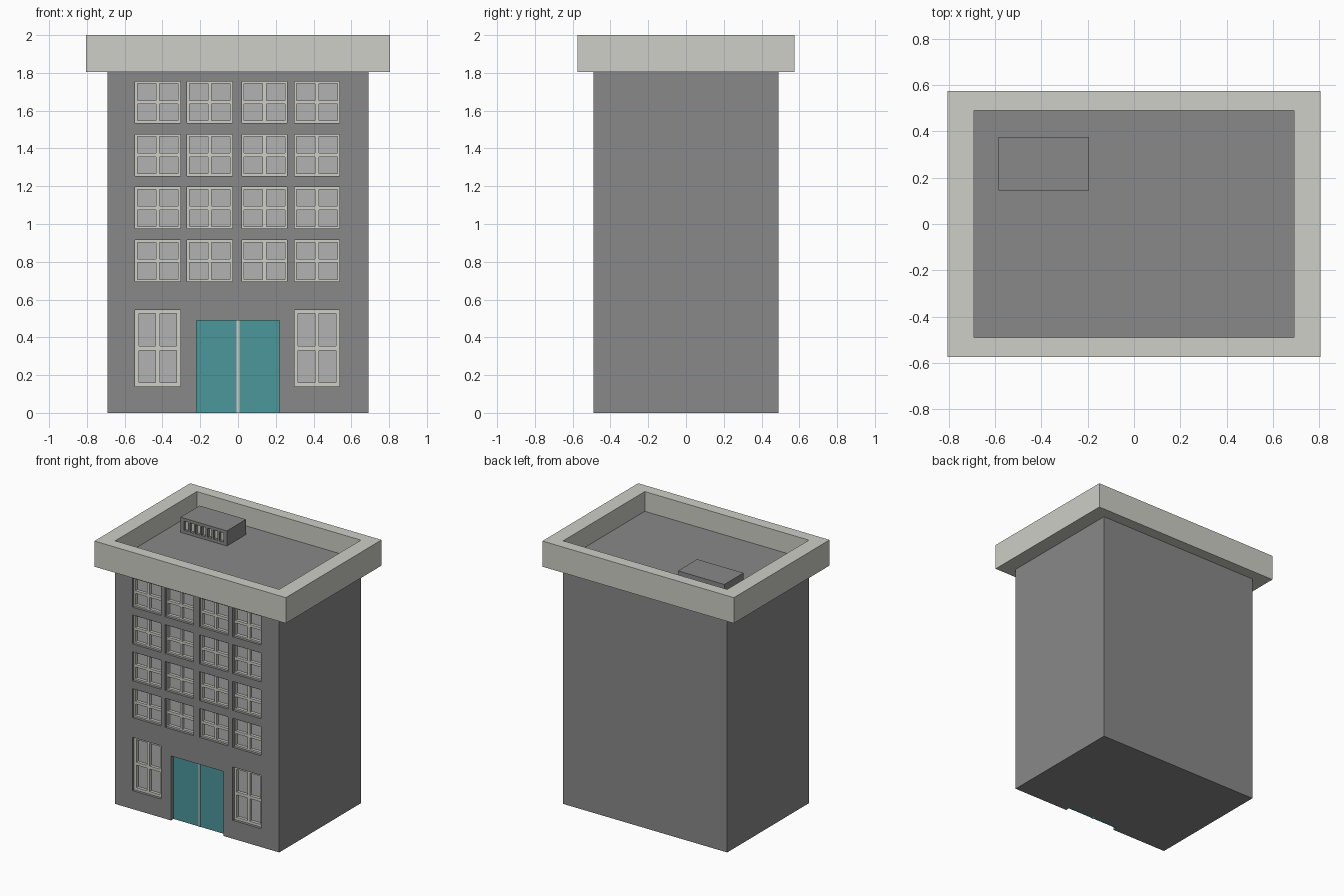
import bpy, bmesh

if "Cube" in bpy.data.objects:
    bpy.data.objects.remove(bpy.data.objects["Cube"])


def material(name, rgb):
    m = bpy.data.materials.new(name)
    m.diffuse_color = (*rgb, 1)
    m.use_nodes = True
    m.node_tree.nodes["Principled BSDF"].inputs["Base Color"].default_value = m.diffuse_color
    return m


wall_grey = material("wall_grey", (0.25, 0.25, 0.25))
pale = material("pale_trim", (0.62, 0.62, 0.57))
glass_grey = material("glass_grey", (0.45, 0.45, 0.45))
teal = material("teal", (0.07, 0.31, 0.33))


def boxes(name, specs, mat=None):
    """One object made of axis-aligned boxes (x0, x1, y0, y1, z0, z1)."""
    bm = bmesh.new()
    for x0, x1, y0, y1, z0, z1 in specs:
        verts = bmesh.ops.create_cube(bm, size=1)["verts"]
        for v in verts:
            v.co.x = x1 if v.co.x > 0 else x0
            v.co.y = y1 if v.co.y > 0 else y0
            v.co.z = z1 if v.co.z > 0 else z0
    me = bpy.data.meshes.new(name)
    bm.to_mesh(me)
    bm.free()
    ob = bpy.data.objects.new(name, me)
    bpy.context.collection.objects.link(ob)
    if mat:
        me.materials.append(mat)
    return ob


def carve(ob, name, specs):
    """Cut box-shaped recesses into an object and drop the cutter."""
    cutter = boxes(name, specs)
    cutter.hide_render = True
    mod = ob.modifiers.new("recesses", 'BOOLEAN')
    mod.operation, mod.solver, mod.object = 'DIFFERENCE', 'EXACT', cutter
    bpy.context.view_layer.objects.active = ob
    bpy.ops.object.modifier_apply(modifier=mod.name)
    bpy.data.objects.remove(cutter)


HX, HY = 0.69, 0.49          # half size of the body
RX, RY = 0.805, 0.575        # half size of the parapet
ROOF = 1.85
DEPTH = 0.05                 # window recess

# Window layout: x0, x1, z0, z1, border, half mullion
columns = (-0.425, -0.15, 0.14, 0.418)
windows = [(c - 0.12, c + 0.12, z, z + 0.22, 0.012, 0.01)
           for z in (0.695, 0.975, 1.255, 1.535) for c in columns]
windows += [(c - 0.12, c + 0.12, 0.14, 0.545, 0.02, 0.011)
            for c in (columns[0], columns[3])]

# Body with window and door recesses
body = boxes("building_body", [(-HX, HX, -HY, HY, 0, ROOF)], wall_grey)
cuts = [(x0, x1, -HY - 0.1, -HY + DEPTH, z0, z1) for x0, x1, z0, z1, *_ in windows]
cuts.append((-0.22, 0.22, -HY - 0.1, -HY + DEPTH, -0.1, 0.49))
carve(body, "recess_cutter", cuts)

# Window frames with cross bars, and glass behind
frames, panes = [], []
for x0, x1, z0, z1, b, m in windows:
    ya, yb = -HY + 0.02, -HY + DEPTH
    cx, cz = (x0 + x1) / 2, (z0 + z1) / 2
    for a, c in ((x0, x0 + b), (cx - m, cx + m), (x1 - b, x1)):
        frames.append((a, c, ya, yb, z0, z1))
    for a, c in ((z0, z0 + b), (cz - m, cz + m), (z1 - b, z1)):
        for l, r in ((x0 + b, cx - m), (cx + m, x1 - b)):
            frames.append((l, r, ya, yb, a, c))
    panes.append((x0 + b, x1 - b, yb - 0.008, yb, z0 + b, z1 - b))
boxes("window_frames", frames, pale)
boxes("window_glass", panes, glass_grey)

# Double door and centre strip
boxes("door_leaves", [(-0.22, -0.008, -HY + 0.03, -HY + DEPTH, 0, 0.49),
                      (0.008, 0.22, -HY + 0.03, -HY + DEPTH, 0, 0.49)], teal)
boxes("door_strip", [(-0.008, 0.008, -HY + 0.025, -HY + DEPTH, 0, 0.49)], pale)

# Roof parapet ring
parapet = boxes("parapet", [(-RX, RX, -RY, RY, 1.805, 2.0)], pale)
carve(parapet, "parapet_cutter", [(-HX, HX, -HY, HY, 1.7, 2.1)])

# Rooftop vent unit with slots on its front
vent = boxes("roof_vent", [(-0.585, -0.195, 0.145, 0.375, ROOF, 1.965)], wall_grey)
slots = [(-0.557 + i * 0.05, -0.523 + i * 0.05) for i in range(7)]
carve(vent, "vent_cutter", [(a, b, 0.05, 0.17, 1.873, 1.942) for a, b in slots])
boxes("vent_slot_backs", [(a, b, 0.165, 0.17, 1.873, 1.942) for a, b in slots], pale)
